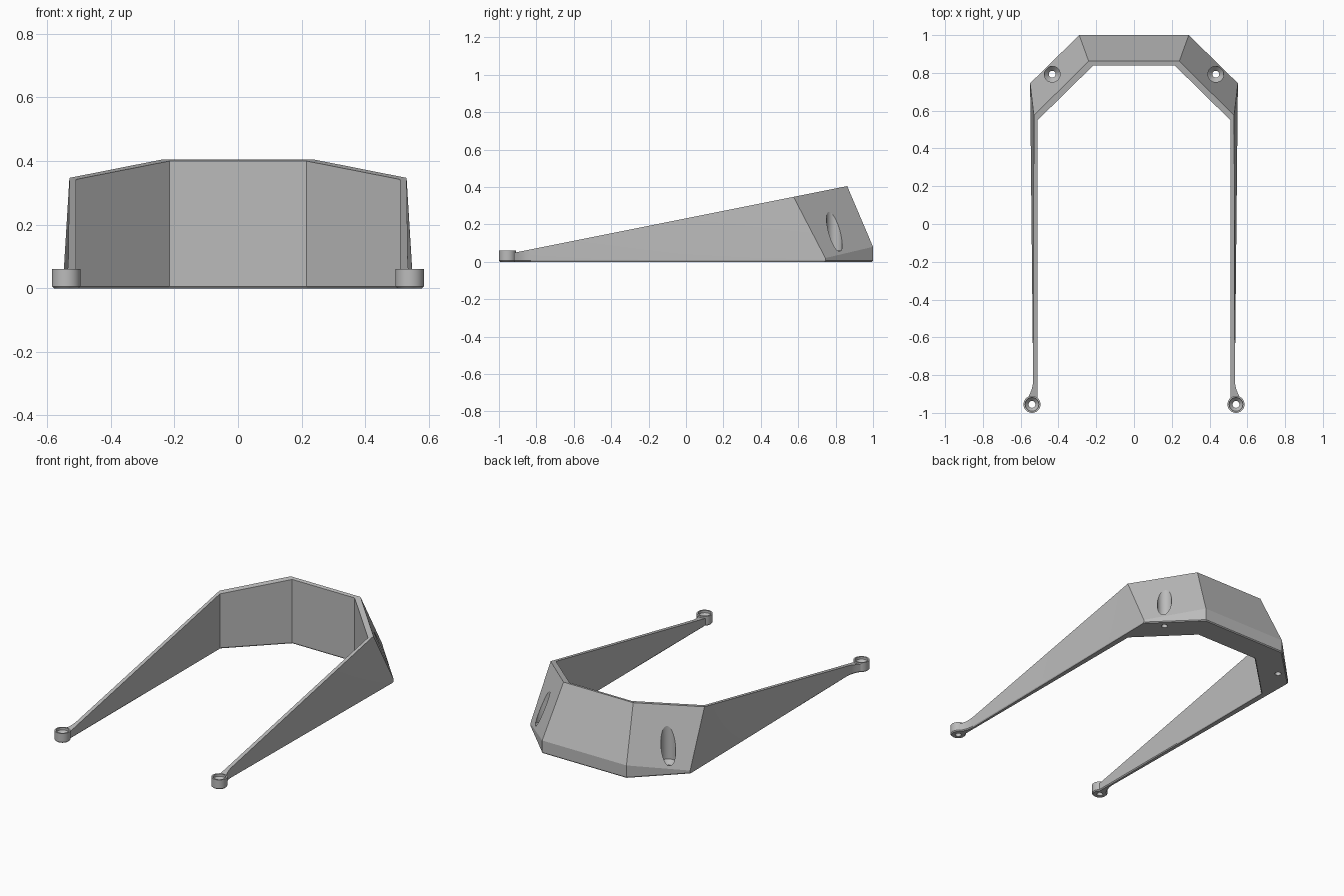
import bpy, bmesh, math
from mathutils import Vector

if "Cube" in bpy.data.objects:
    bpy.data.objects.remove(bpy.data.objects["Cube"])

grey = bpy.data.materials.new("plain grey")
grey.diffuse_color = (0.5, 0.5, 0.5, 1)
grey.use_nodes = True
grey.node_tree.nodes["Principled BSDF"].inputs["Base Color"].default_value = grey.diffuse_color
C = 0.006  # small chamfer around the underside


def new_object(name, bm):
    bmesh.ops.recalc_face_normals(bm, faces=bm.faces)
    mesh = bpy.data.meshes.new(name)
    bm.to_mesh(mesh)
    bm.free()
    mesh.materials.append(grey)
    obj = bpy.data.objects.new(name, mesh)
    bpy.context.collection.objects.link(obj)
    return obj


def turned(name, x, y, profile, n=48):
    """Solid of revolution about a vertical axis from (radius, z) points."""
    bm = bmesh.new()
    rings = []
    for r, z in profile:
        rings.append([bm.verts.new((x + r * math.cos(2 * math.pi * i / n),
                                    y + r * math.sin(2 * math.pi * i / n), z)) for i in range(n)])
    for a, b in zip(rings, rings[1:]):
        for i in range(n):
            bm.faces.new((a[i], a[(i + 1) % n], b[(i + 1) % n], b[i]))
    bm.faces.new(rings[0])
    bm.faces.new(rings[-1])
    return new_object(name, bm)


def combine(target, tool, operation):
    mod = target.modifiers.new("combine", 'BOOLEAN')
    mod.operation, mod.solver, mod.object = operation, 'EXACT', tool
    bpy.context.view_layer.objects.active = target
    bpy.ops.object.modifier_apply(modifier=mod.name)
    bpy.data.objects.remove(tool)


def top_z(y):
    return 0.232 + 0.2 * y


# Stations along one side: inner xy, outer bottom xy, outer top xy, crease height
stations = [((0.51, y), (x, y), (x, y), 0.012)
            for x, y in ((0.56, -0.93), (0.56, -0.915), (0.552, -0.9), (0.543, -0.88),
                         (0.537, -0.858), (0.534, -0.83))]
stations += [((0.51, 0.55), (0.55, 0.745), (0.53, 0.575), 0.02),
             ((0.215, 0.84), (0.29, 1.0), (0.24, 0.862), 0.08)]
stations += [tuple((-p[0], p[1]) for p in s[:3]) + (s[3],) for s in reversed(stations)]


def section(inner, low, high, crease):
    i, o = Vector(inner), Vector(low)
    d = (o - i).normalized() * C
    return [(*(i + d), 0), (*i, C), (*i, top_z(i.y)), (*high, top_z(high[1])),
            (*o, crease), (*o, C), (*(o - d), 0)]


# Frame: two tapering arms joined by the angled back
bm = bmesh.new()
rings = [[bm.verts.new(p) for p in section(*s)] for s in stations]
for a, b in zip(rings, rings[1:]):
    for k in range(7):
        bm.faces.new((a[k], a[(k + 1) % 7], b[(k + 1) % 7], b[k]))
bm.faces.new(rings[0])
bm.faces.new(rings[-1])
frame = new_object("frame", bm)

for side in (-1, 1):
    # Screw boss at the front tip of each arm, with a countersunk hole
    x, y = side * 0.54, -0.955
    combine(frame, turned("boss", x, y, [(0.045 - C, 0), (0.045, C), (0.045, 0.06)]), 'UNION')
    combine(frame, turned("boss_hole", x, y, [(0.018, -0.05), (0.018, 0.025), (0.036, 0.045),
                                              (0.036, 0.2)]), 'DIFFERENCE')
    # Countersunk screw hole through each angled back corner
    combine(frame, turned("back_hole", side * 0.433, 0.793,
                          [(0.018, -0.05), (0.018, 0.035), (0.042, 0.06), (0.042, 0.6)]),
            'DIFFERENCE')

bpy.ops.object.select_all(action='DESELECT')
frame.select_set(True)
bpy.context.view_layer.objects.active = frame
bpy.ops.object.shade_smooth_by_angle(angle=math.radians(15))
